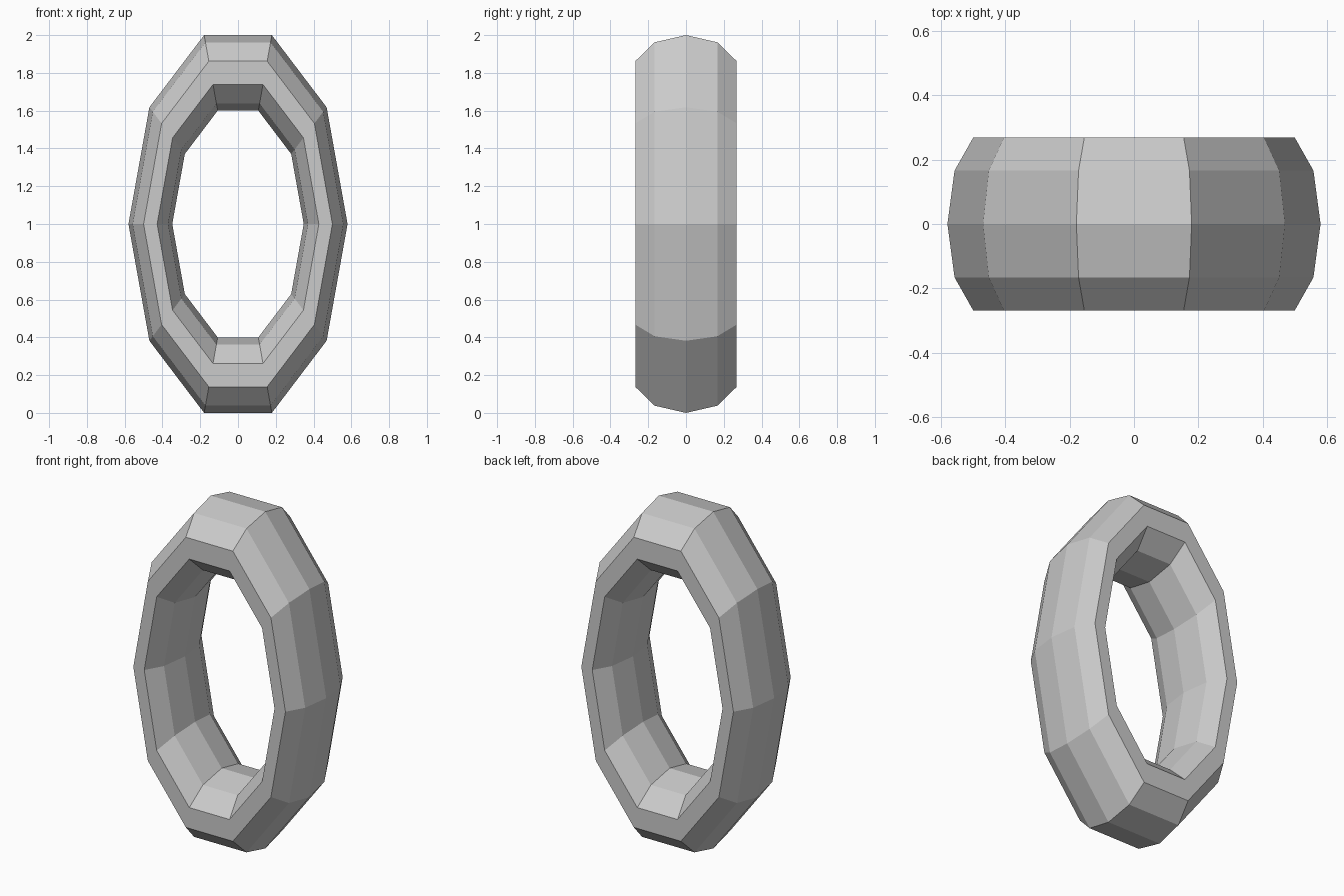
import bpy
from math import radians

if "Cube" in bpy.data.objects:
    bpy.data.objects.remove(bpy.data.objects["Cube"])

# Ten-sided low-poly torus, stood upright and stretched into an oval ring
bpy.ops.mesh.primitive_torus_add(
    major_segments=10, minor_segments=10,
    major_radius=1.0, minor_radius=0.25,
    location=(0, 0, 1), rotation=(radians(90), 0, 0))
ring = bpy.context.object
ring.name = "oval_ring"
ring.scale = (0.464, 0.8412, 1.13)  # width, height, depth
bpy.ops.object.transform_apply(location=False, rotation=True, scale=True)
bpy.ops.object.shade_flat()
